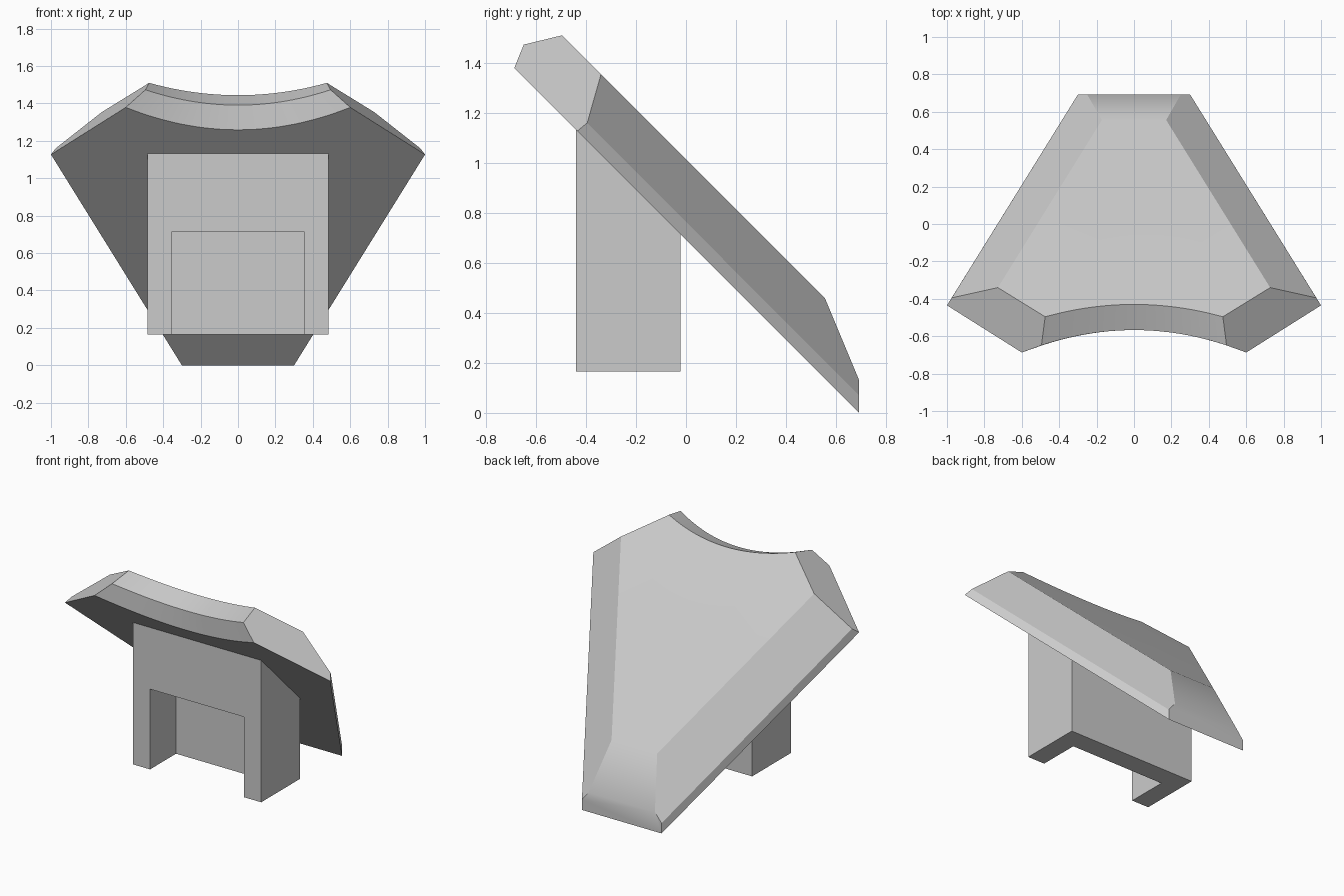
import bpy, bmesh

if "Cube" in bpy.data.objects:
    bpy.data.objects.remove(bpy.data.objects["Cube"], do_unlink=True)

grey = bpy.data.materials.new("plain_grey")
grey.use_nodes = True
grey.diffuse_color = (0.6, 0.6, 0.6, 1)
grey.node_tree.nodes["Principled BSDF"].inputs["Base Color"].default_value = (0.6, 0.6, 0.6, 1)

BASE = 0.692   # height of the sloped underside at y = 0
STEPS = 24     # segments along the curved front edge


def finish(bm, name):
    bmesh.ops.recalc_face_normals(bm, faces=bm.faces)
    mesh = bpy.data.meshes.new(name)
    bm.to_mesh(mesh)
    bm.free()
    obj = bpy.data.objects.new(name, mesh)
    bpy.context.collection.objects.link(obj)
    mesh.materials.append(grey)
    return obj


def extrude_x(name, profile, half):
    """Prism along x from a (y, z) profile."""
    bm = bmesh.new()
    face = bm.faces.new([bm.verts.new((-half, y, z)) for y, z in profile])
    out = bmesh.ops.extrude_face_region(bm, geom=[face])
    moved = [v for v in out["geom"] if isinstance(v, bmesh.types.BMVert)]
    bmesh.ops.translate(bm, verts=moved, vec=(2 * half, 0, 0))
    return finish(bm, name)


# Sloped plate with short upright walls and bevelled upper rim
bm = bmesh.new()


def vert(x, y, rise):
    return bm.verts.new((x, y, BASE - y + rise))


def pair(x, y, rise):
    """Mirrored vertices: left (+x), right (-x)."""
    return vert(x, y, rise), vert(-x, y, rise)


def arc(half, y_mid, sag, rise):
    """Curved edge running from right (-x) to left (+x)."""
    ts = [2 * i / STEPS - 1 for i in range(STEPS + 1)]
    return [vert(half * t, y_mid - sag * t * t, rise) for t in ts]


low_arc = arc(0.6, -0.567, 0.12, 0)
mid_arc = arc(0.495, -0.567, 0.082, 0.132)
top_arc = arc(0.475, -0.43, 0.066, 0.322)
low_wing, low_back = pair(1, -0.435, 0), pair(0.3, 0.692, 0)
wall_wing, wall_back = pair(0.975, -0.395, 0.073), pair(0.3, 0.692, 0.07)
ridge_back = pair(0.25, 0.692, 0.132)
top_wing, top_back = pair(0.728, -0.34, 0.322), pair(0.172, 0.556, 0.322)

for low, wing, back in ((low_arc, low_wing, low_back), (top_arc, top_wing, top_back)):
    bm.faces.new(low + [wing[0], back[0], back[1], wing[1]])
for lower, upper in ((low_arc, mid_arc), (mid_arc, top_arc)):
    for i in range(STEPS):
        bm.faces.new((lower[i], lower[i + 1], upper[i + 1], upper[i]))
for s, end in ((0, -1), (1, 0)):
    # side wall, side bevel and front corner facet
    bm.faces.new((low_wing[s], low_back[s], wall_back[s], wall_wing[s]))
    bm.faces.new((wall_wing[s], wall_back[s], ridge_back[s], top_back[s], top_wing[s]))
    bm.faces.new((low_arc[end], low_wing[s], wall_wing[s], top_wing[s],
                  top_arc[end], mid_arc[end]))
# back wall and back bevel
bm.faces.new((low_back[0], low_back[1], wall_back[1], ridge_back[1],
              ridge_back[0], wall_back[0]))
bm.faces.new((ridge_back[0], ridge_back[1], top_back[1], top_back[0]))
plate = finish(bm, "sloped_plate")

bpy.ops.object.select_all(action="DESELECT")
plate.select_set(True)
bpy.context.view_layer.objects.active = plate
bpy.ops.object.shade_smooth_by_angle(angle=0.52)
weighted = plate.modifiers.new("even_shading", "WEIGHTED_NORMAL")
weighted.keep_sharp = True

# Support block with a sloped top and an open recess in front
front, rear, foot = -0.44, -0.022, 0.165
support = extrude_x("support_block", [(front, foot), (rear, foot),
                                      (rear, BASE - rear), (front, BASE - front)], 0.483)
cutter = extrude_x("recess_cutter", [(-0.6, 0), (-0.16, 0), (-0.16, 0.712), (-0.6, 0.712)], 0.355)
cutter.hide_render = True
cut = support.modifiers.new("recess", "BOOLEAN")
cut.operation = "DIFFERENCE"
cut.solver = "EXACT"
cut.object = cutter
bpy.ops.object.select_all(action="DESELECT")
support.select_set(True)
bpy.context.view_layer.objects.active = support
bpy.ops.object.modifier_apply(modifier=cut.name)
bpy.data.objects.remove(cutter, do_unlink=True)
